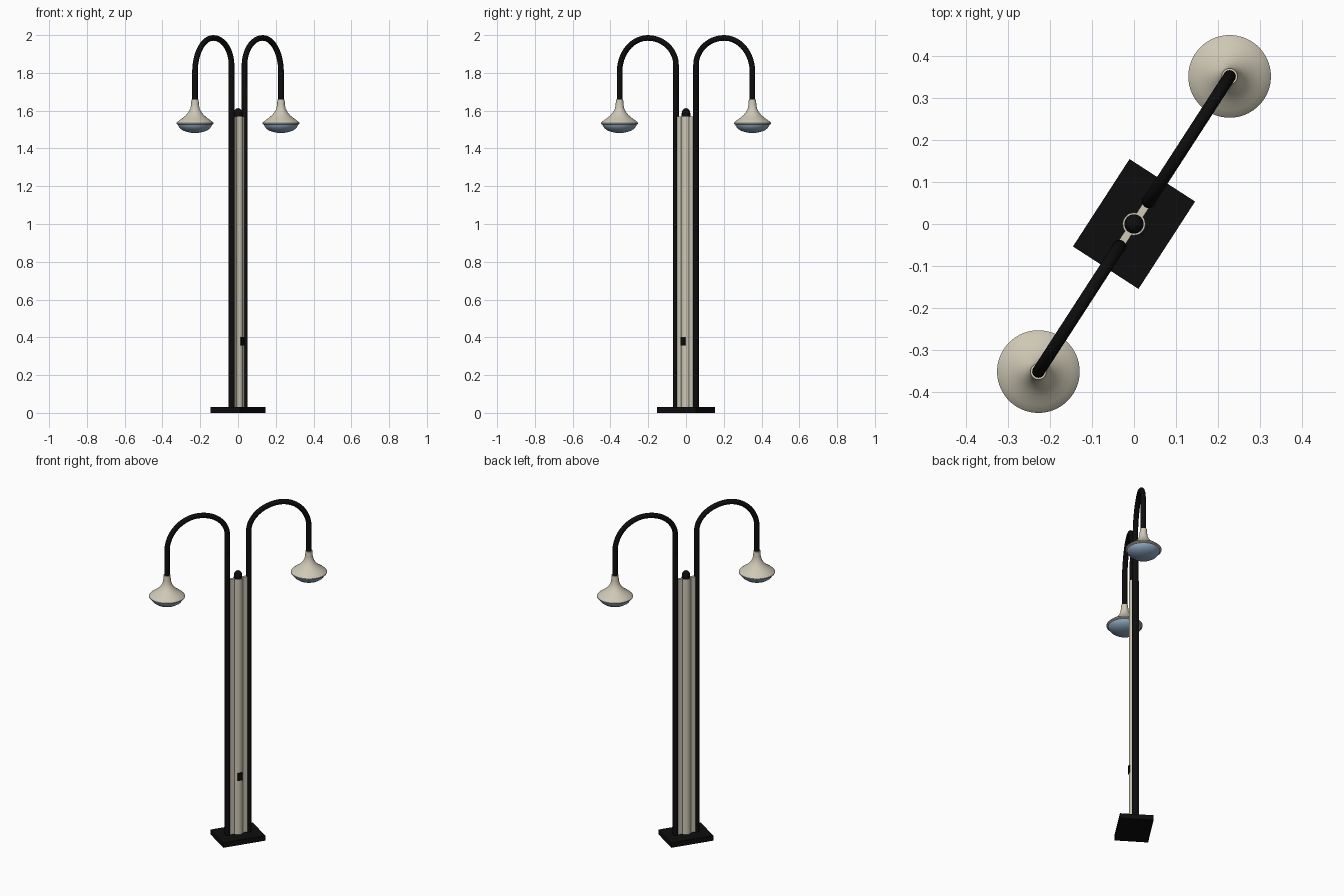
import bpy, bmesh, math
from mathutils import Matrix, Vector

if "Cube" in bpy.data.objects:
    bpy.data.objects.remove(bpy.data.objects["Cube"])

ANGLE = math.atan2(0.352, 0.228)      # direction of the arms seen from above
ROT = Matrix.Rotation(ANGLE, 4, 'Z')


def mat(name, rgb):
    m = bpy.data.materials.new(name)
    m.diffuse_color = (*rgb, 1)
    m.use_nodes = True
    m.node_tree.nodes["Principled BSDF"].inputs["Base Color"].default_value = m.diffuse_color
    return m


BLACK = mat("black_metal", (0.004, 0.004, 0.004))
CREAM = mat("cream_paint", (0.62, 0.58, 0.46))
GLASS = mat("blue_glass", (0.27, 0.40, 0.54))


def finish(name, bm, material, smooth=True):
    bmesh.ops.recalc_face_normals(bm, faces=bm.faces[:])
    bm.transform(ROT)
    me = bpy.data.meshes.new(name)
    bm.to_mesh(me)
    bm.free()
    me.materials.append(material)
    ob = bpy.data.objects.new(name, me)
    bpy.context.collection.objects.link(ob)
    if smooth:
        bpy.context.view_layer.objects.active = ob
        ob.select_set(True)
        bpy.ops.object.shade_smooth_by_angle(angle=math.radians(40))
        ob.select_set(False)
    return ob


def box(name, center, size, material):
    bm = bmesh.new()
    bmesh.ops.create_cube(bm, size=1)
    bm.transform(Matrix.Translation(center) @ Matrix.Diagonal((*size, 1)))
    return finish(name, bm, material, False)


def skin(bm, rings):
    """Join rings of points into a capped tube."""
    loops = [[bm.verts.new(p) for p in r] for r in rings]
    n = len(loops[0])
    for a, b in zip(loops, loops[1:]):
        for i in range(n):
            bm.faces.new((a[i], a[(i + 1) % n], b[(i + 1) % n], b[i]))
    bm.faces.new(loops[0])
    bm.faces.new(loops[-1])


def lathe(name, profile, x, material, n=40, sx=1, sy=1):
    bm = bmesh.new()
    t = [2 * math.pi * i / n for i in range(n)]
    skin(bm, [[(x + r * sx * math.cos(a), r * sy * math.sin(a), z) for a in t]
              for r, z in profile])
    return finish(name, bm, material)


def arm(name, side, radius=0.0148, n=20):
    """Tube running up, over a rounded arch and down to the lamp."""
    x0, x1, top = 0.063, 0.419, 1.985
    mid, rx = (x0 + x1) / 2, (x1 - x0) / 2
    path = [(x0, 1.70)]
    for i in range(33):
        a = math.pi * (1 - i / 32)
        rz = 0.145 if a > math.pi / 2 else 0.18
        path.append((mid + rx * math.cos(a), top - rz + rz * math.sin(a)))
    path.append((x1, 1.65))
    rings = []
    for i, (x, z) in enumerate(path):
        p, q = path[max(i - 1, 0)], path[min(i + 1, len(path) - 1)]
        d = Vector((q[0] - p[0], 0, q[1] - p[1])).normalized()
        u, v = Vector((d.z, 0, -d.x)), Vector((0, 1, 0))
        rings.append([])
        for k in range(n):
            a = 2 * math.pi * k / n
            c = Vector((x, 0, z)) + radius * (math.cos(a) * u + math.sin(a) * v)
            rings[-1].append((side * c.x, c.y, c.z))
    bm = bmesh.new()
    skin(bm, rings)
    return finish(name, bm, BLACK)


# Base plate, central column, cap and access hatch
box("base_plate", (0, 0, 0.015), (0.248, 0.186, 0.03), BLACK)
lathe("column", [(0.027, 0.02), (0.027, 1.57)], 0, CREAM)
lathe("column_cap", [(0.023, 1.56), (0.023, 1.585)] +
      [(0.023 * math.cos(a), 1.585 + 0.028 * math.sin(a))
       for a in [math.radians(d) for d in (15, 30, 45, 60, 75, 87)]], 0, BLACK, 28)
box("access_hatch", (0, -0.0255, 0.38), (0.026, 0.013, 0.046), BLACK)

# Lamp shade and glass outlines (radius, height)
SHADE = [(0.019, 1.66), (0.021, 1.63), (0.025, 1.61), (0.034, 1.593), (0.047, 1.577),
         (0.063, 1.563), (0.08, 1.551), (0.092, 1.542), (0.0985, 1.535),
         (0.0985, 1.530), (0.092, 1.526)]
LENS = [(0.091, 1.53), (0.088, 1.518), (0.078, 1.505), (0.062, 1.494),
        (0.042, 1.487), (0.02, 1.483), (0.004, 1.482)]

for label, s in (("back", 1), ("front", -1)):
    box(f"{label}_web", (s * 0.04, 0, 0.795), (0.034, 0.018, 1.55), CREAM)
    lathe(f"{label}_post", [(1, 0.02), (1, 1.73)], s * 0.063, BLACK, 24, 0.0138, 0.0178)
    arm(f"{label}_arm", s)
    lathe(f"{label}_lamp_shade", SHADE, s * 0.419, CREAM, 48)
    lathe(f"{label}_lamp_glass", LENS, s * 0.419, GLASS, 48)
